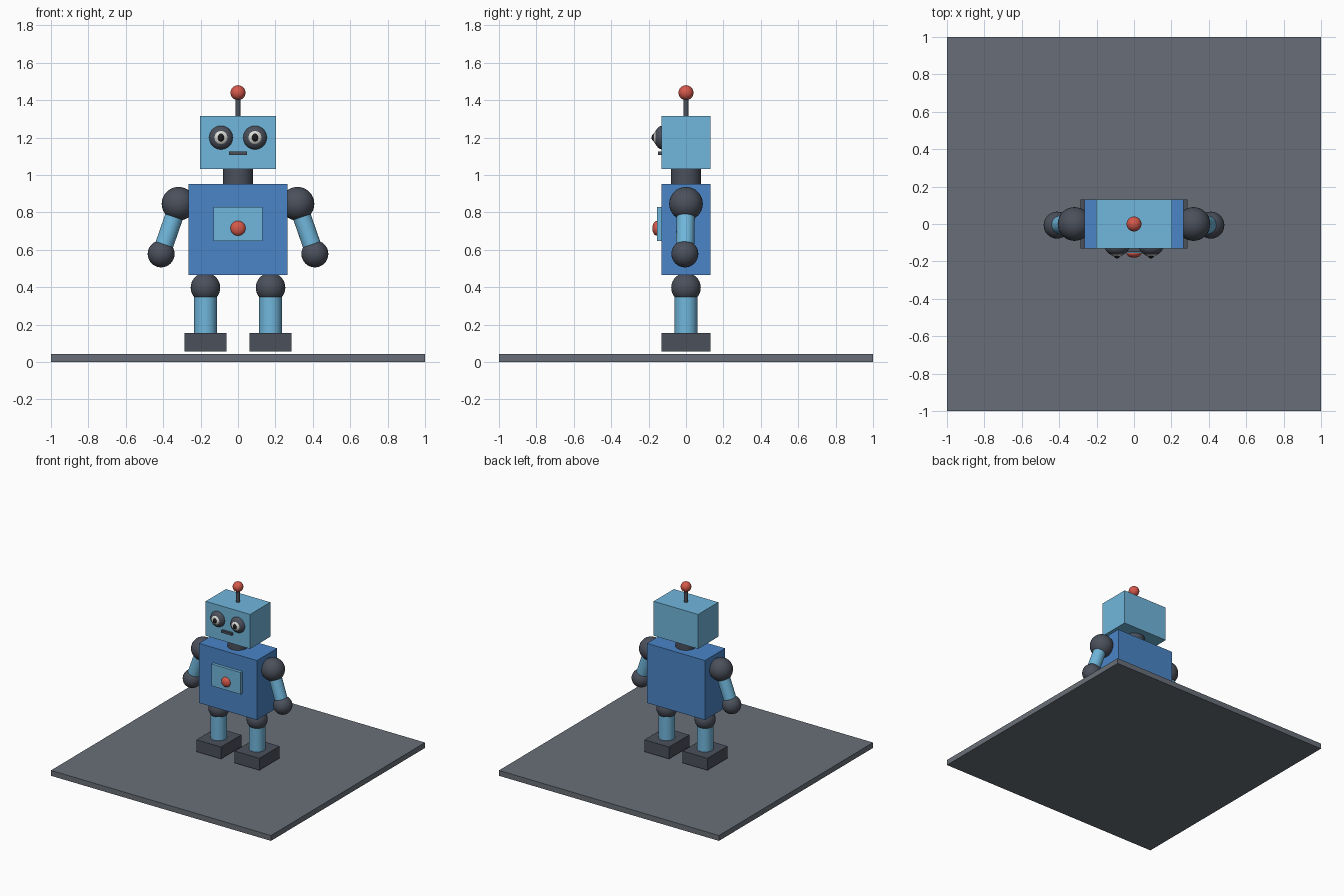
import bpy
import math
from mathutils import Vector

if "Cube" in bpy.data.objects:
    bpy.data.objects.remove(bpy.data.objects["Cube"])


def material(name, r, g, b):
    m = bpy.data.materials.new(name)
    m.diffuse_color = (r, g, b, 1)
    m.use_nodes = True
    m.node_tree.nodes["Principled BSDF"].inputs["Base Color"].default_value = m.diffuse_color
    return m


BLUE = material("body_blue", 0.07, 0.235, 0.578)
SKY = material("light_blue", 0.165, 0.474, 0.716)
DARK = material("dark_joint", 0.07, 0.08, 0.105)
RED = material("signal_red", 0.665, 0.098, 0.07)
WHITE = material("eye_white", 0.72, 0.72, 0.69)
BLACK = material("pupil_black", 0.012, 0.012, 0.015)
SLATE = material("base_slate", 0.141, 0.159, 0.188)


def finish(name, mat, smooth=False):
    obj = bpy.context.object
    obj.name = name
    obj.data.materials.append(mat)
    if smooth:
        bpy.ops.object.shade_smooth_by_angle(angle=math.radians(35))
    return obj


def box(name, mat, x, y, z):
    """Box from (min, max) pairs on each axis."""
    spans = (x, y, z)
    bpy.ops.mesh.primitive_cube_add(size=1, location=[(a + b) / 2 for a, b in spans])
    obj = finish(name, mat)
    obj.scale = [b - a for a, b in spans]
    return obj


def ball(name, mat, centre, radii):
    bpy.ops.mesh.primitive_uv_sphere_add(segments=32, ring_count=16, radius=1, location=centre)
    obj = finish(name, mat, True)
    obj.scale = radii if isinstance(radii, tuple) else (radii,) * 3
    return obj


def rod(name, mat, start, end, radius):
    a, b = Vector(start), Vector(end)
    bpy.ops.mesh.primitive_cylinder_add(vertices=32, radius=radius, depth=(b - a).length,
                                        location=(a + b) / 2)
    obj = finish(name, mat, True)
    obj.rotation_euler = (b - a).to_track_quat("Z", "Y").to_euler()
    return obj


# Base slab
box("base_slab", SLATE, (-1, 1), (-1, 1), (0, 0.044))

# Torso, chest panel and button
box("torso", BLUE, (-0.264, 0.264), (-0.131, 0.131), (0.464, 0.953))
box("chest_panel", SKY, (-0.132, 0.132), (-0.155, -0.125), (0.648, 0.828))
ball("chest_button", RED, (0, -0.155, 0.715), (0.04, 0.025, 0.04))

# Neck, head and mouth
rod("neck", DARK, (0, 0, 0.94), (0, 0, 1.045), 0.08)
box("head", SKY, (-0.202, 0.202), (-0.131, 0.131), (1.032, 1.315))
box("mouth", DARK, (-0.048, 0.048), (-0.15, -0.125), (1.106, 1.125))

# Antenna
rod("antenna_rod", DARK, (0, 0, 1.305), (0, 0, 1.43), 0.014)
ball("antenna_ball", RED, (0, 0, 1.44), 0.04)

for side, s in (("right", -1), ("left", 1)):
    # Eyes
    ex = s * 0.091
    ball(f"{side}_eye_rim", DARK, (ex, -0.125, 1.2), (0.064, 0.045, 0.064))
    ball(f"{side}_eye", WHITE, (ex, -0.15, 1.2), (0.04, 0.026, 0.04))
    ball(f"{side}_pupil", BLACK, (ex, -0.167, 1.2), (0.018, 0.017, 0.022))

    # Arm
    shoulder, hand = (s * 0.318, 0, 0.846), (s * 0.411, -0.006, 0.578)
    ball(f"{side}_shoulder", DARK, shoulder, 0.09)
    rod(f"{side}_arm", SKY, shoulder, hand, 0.049)
    ball(f"{side}_hand", DARK, hand, 0.072)

    # Leg
    lx = s * 0.174
    ball(f"{side}_hip", DARK, (lx, 0, 0.398), 0.079)
    rod(f"{side}_leg", SKY, (lx, 0, 0.14), (lx, 0, 0.398), 0.061)
    box(f"{side}_foot", DARK, (lx - 0.112, lx + 0.112), (-0.131, 0.131), (0.057, 0.155))
